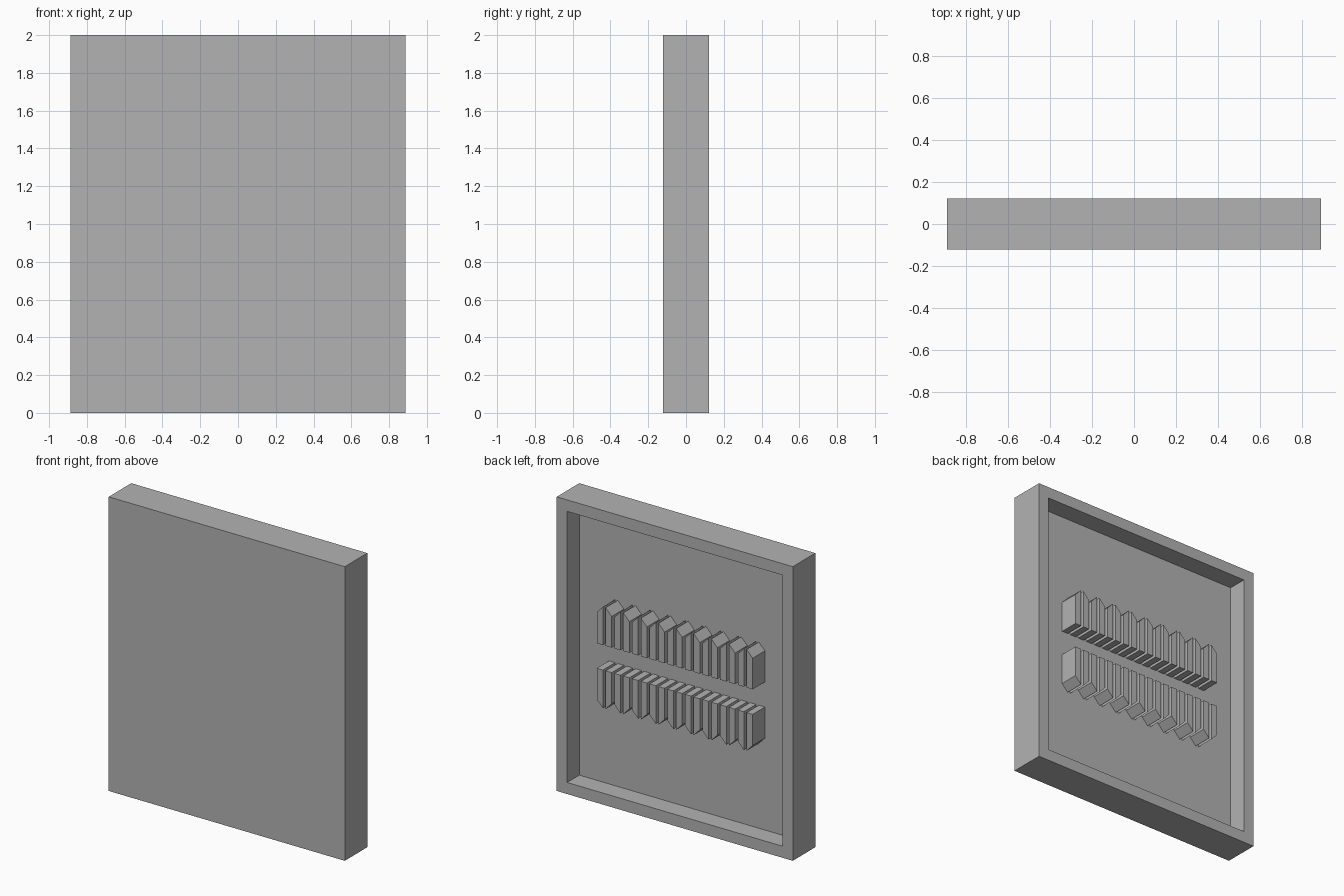
import bpy, bmesh
from mathutils import Vector

cube = bpy.data.objects.get("Cube")
if cube:
    bpy.data.objects.remove(cube, do_unlink=True)

HALF_X, HALF_Y, HEIGHT = 0.888, 0.121, 2.0
RIM, DEPTH = 0.111, 0.131
PAIRS, TOOTH, PITCH = 9, 0.046, 0.0663

grey = bpy.data.materials.new("light grey")
grey.use_nodes = True
grey.diffuse_color = (0.45, 0.45, 0.45, 1)
grey.node_tree.nodes["Principled BSDF"].inputs["Base Color"].default_value = (0.45, 0.45, 0.45, 1)


def add_object(name, bm):
    bmesh.ops.recalc_face_normals(bm, faces=bm.faces)
    mesh = bpy.data.meshes.new(name)
    bm.to_mesh(mesh)
    bm.free()
    mesh.materials.append(grey)
    obj = bpy.data.objects.new(name, mesh)
    bpy.context.collection.objects.link(obj)
    return obj


# Panel: a slab with a tray sunk into its back
bm = bmesh.new()
bmesh.ops.create_cube(bm, size=1)
bmesh.ops.scale(bm, vec=(2 * HALF_X, 2 * HALF_Y, HEIGHT), verts=bm.verts)
bmesh.ops.translate(bm, vec=(0, 0, HEIGHT / 2), verts=bm.verts)
bm.normal_update()
back = max(bm.faces, key=lambda f: f.normal.y)
bmesh.ops.inset_region(bm, faces=[back], thickness=RIM)
floor = bmesh.ops.extrude_discrete_faces(bm, faces=[back])["faces"][0]
bmesh.ops.translate(bm, vec=(0, -DEPTH, 0), verts=floor.verts)
add_object("recessed_panel", bm)


def add_tooth(bm, x_outer, x_inner, flip):
    """Upright bar whose end slopes from its outer edge up to its inner edge."""
    outline = [(x_outer, 0.085), (x_inner, 0.085), (x_inner, 0.345), (x_outer, 0.297)]
    base = HALF_Y - DEPTH - 0.005
    verts = [bm.verts.new((x, base, HEIGHT / 2 + flip * z)) for x, z in outline]
    face = bm.faces.new(verts)
    ext = bmesh.ops.extrude_face_region(bm, geom=[face])["geom"]
    moved = [v for v in ext if isinstance(v, bmesh.types.BMVert)]
    bmesh.ops.translate(bm, vec=Vector((0, HALF_Y - base, 0)), verts=moved)


# Two rows of paired teeth, mirrored about the middle height
for name, flip in (("upper_teeth", 1), ("lower_teeth", -1)):
    bm = bmesh.new()
    for i in range(PAIRS):
        centre = (i - (PAIRS - 1) / 2) * 2 * PITCH
        for side in (-1, 1):
            mid = centre + side * PITCH / 2
            add_tooth(bm, mid + side * TOOTH / 2, mid - side * TOOTH / 2, flip)
    add_object(name, bm)
